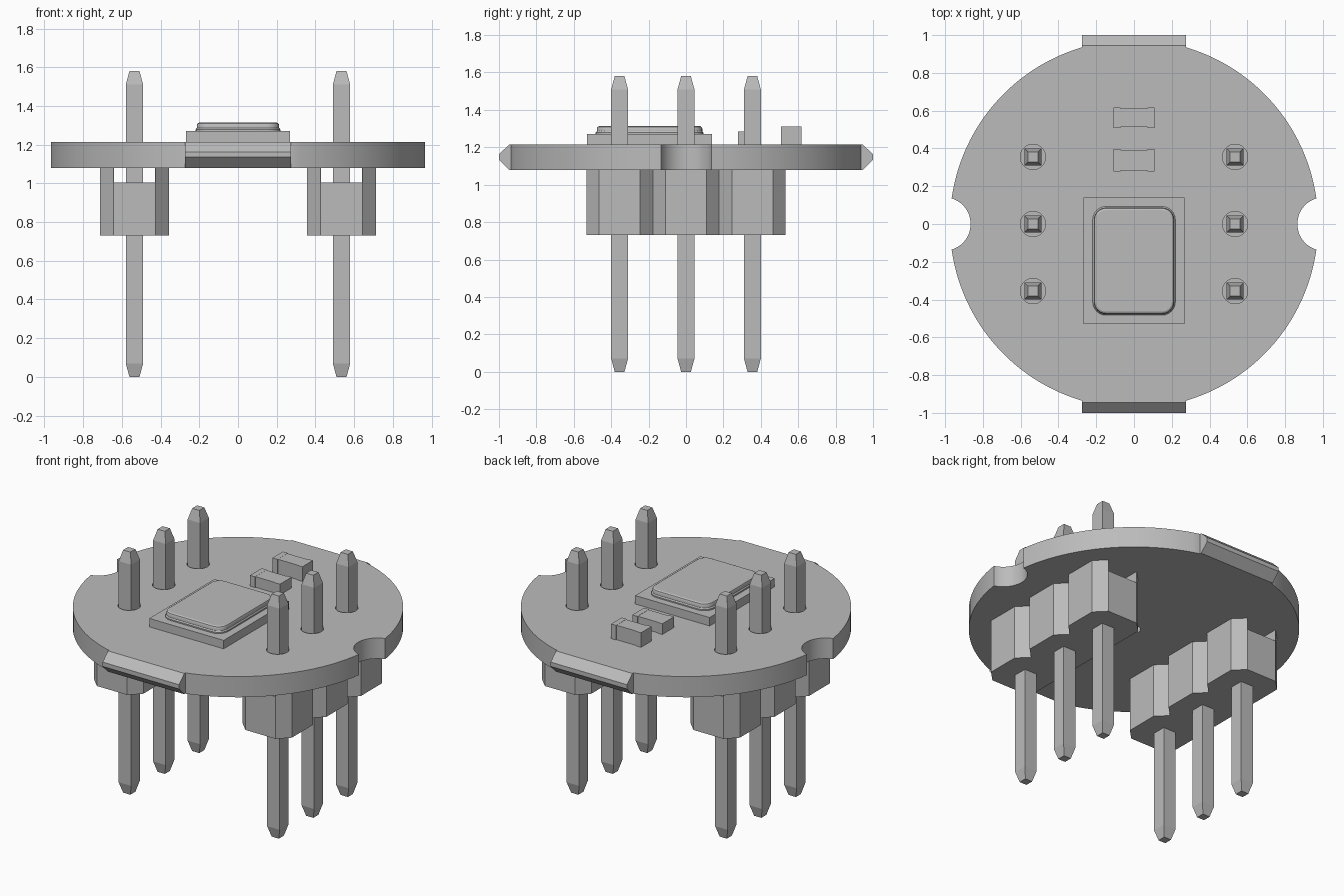
import bpy, bmesh, math

cube = bpy.data.objects.get("Cube")
if cube:
    bpy.data.objects.remove(cube, do_unlink=True)

grey = bpy.data.materials.new("neutral grey")
grey.use_nodes = True
GREY = (0.5, 0.5, 0.5, 1)
grey.diffuse_color = GREY
grey.node_tree.nodes["Principled BSDF"].inputs["Base Color"].default_value = GREY

PITCH, ROW_X = 0.355, 0.535
BOTTOM, TOP = 1.08, 1.215      # faces of the circuit board
PIN_YS = [-PITCH, 0, PITCH]


def add_object(name, bm):
    bmesh.ops.recalc_face_normals(bm, faces=bm.faces)
    mesh = bpy.data.meshes.new(name)
    bm.to_mesh(mesh)
    bm.free()
    mesh.materials.append(grey)
    obj = bpy.data.objects.new(name, mesh)
    bpy.context.collection.objects.link(obj)
    return obj


def loft(bm, loops):
    """Skin closed loops of equal length and cap both ends."""
    rings = [[bm.verts.new(p) for p in loop] for loop in loops]
    n = len(rings[0])
    for a, b in zip(rings, rings[1:]):
        for i in range(n):
            j = (i + 1) % n
            bm.faces.new((a[i], a[j], b[j], b[i]))
    bm.faces.new(rings[0][::-1])
    bm.faces.new(rings[-1])


def prism(bm, outline, z0, z1):
    loft(bm, [[(x, y, z) for x, y in outline] for z in (z0, z1)])


def rect(x0, x1, y0, y1):
    return [(x0, y0), (x1, y0), (x1, y1), (x0, y1)]


def arc(cx, cy, r, a0, a1, n):
    return [(cx + r * math.cos(a0 + (a1 - a0) * i / n),
             cy + r * math.sin(a0 + (a1 - a0) * i / n)) for i in range(n + 1)]


def circle(cx, cy, r, n=32):
    return arc(cx, cy, r, 0, math.tau, n)[:-1]


def rounded_rect(cx, cy, hx, hy, r):
    pts = []
    for k, (sx, sy) in enumerate([(1, 1), (-1, 1), (-1, -1), (1, -1)]):
        a = k * math.pi / 2
        pts += arc(cx + sx * (hx - r), cy + sy * (hy - r), r, a, a + math.pi / 2, 6)
    return pts


def cut(obj, bm):
    """Subtract a cutter and bake the result."""
    tool = add_object("cutter", bm)
    tool.hide_render = True
    mod = obj.modifiers.new("cut", 'BOOLEAN')
    mod.operation, mod.solver, mod.object = 'DIFFERENCE', 'EXACT', tool
    graph = bpy.context.evaluated_depsgraph_get()
    baked = bpy.data.meshes.new_from_object(obj.evaluated_get(graph))
    obj.modifiers.clear()
    obj.data = baked
    bpy.data.objects.remove(tool, do_unlink=True)


def smooth(obj):
    bpy.ops.object.select_all(action='DESELECT')
    obj.select_set(True)
    bpy.context.view_layer.objects.active = obj
    bpy.ops.object.shade_smooth_by_angle(angle=math.radians(25))


# Round board with side notches and flat front and back edges
R, TAB, NOTCH_X, NOTCH_R = 0.975, 0.275, 1.007, 0.142
a0, a1 = math.asin(0.135 / R), math.acos(TAB / R)
n0 = math.pi - math.asin(0.135 / NOTCH_R)
half = arc(0, 0, R, -a1, -a0, 24)
half += arc(NOTCH_X, 0, NOTCH_R, math.tau - n0, n0, 20)[1:-1]
half += arc(0, 0, R, a0, a1, 24)
bm = bmesh.new()
prism(bm, half + [(-x, -y) for x, y in half], BOTTOM, TOP)
board = add_object("circuit_board", bm)

# Pin holes and the central sound port
bm = bmesh.new()
for x in (-ROW_X, ROW_X):
    for y in PIN_YS:
        prism(bm, circle(x, y, 0.067), BOTTOM - 0.1, TOP + 0.1)
prism(bm, circle(0, 0, 0.04), BOTTOM - 0.1, TOP + 0.1)
cut(board, bm)
smooth(board)

# Bevelled break-off tabs at the front and back
chord = R * math.sin(a1)
section = [(chord, BOTTOM), (0.945, BOTTOM), (1, 1.135),
           (1, 1.163), (0.945, TOP), (chord, TOP)]
for name, s in (("front_tab", -1), ("back_tab", 1)):
    bm = bmesh.new()
    loft(bm, [[(x, s * y, z) for y, z in section] for x in (-TAB, TAB)])
    add_object(name, bm)

# Pin headers: three joined octagonal blocks with a channel, and tapered pins
OUT, FLAT = PITCH / 2, 0.109
for name, x in (("right", -ROW_X), ("left", ROW_X)):
    side = [(FLAT, PIN_YS[0] - OUT)]
    for y in PIN_YS:
        side += [(OUT, y - FLAT), (OUT, y + FLAT), (FLAT, y + OUT)]
    outline = [(x + px, py) for px, py in side] + [(x - px, -py) for px, py in side]
    bm = bmesh.new()
    prism(bm, outline, 0.73, BOTTOM)
    housing = add_object(name + "_header_housing", bm)
    bm = bmesh.new()
    prism(bm, rect(x - 0.107, x + 0.107, -1, 1), 1.005, BOTTOM + 0.1)
    cut(housing, bm)
    for i, y in enumerate(PIN_YS):
        bm = bmesh.new()
        loft(bm, [[(px, py, z) for px, py in rect(x - h, x + h, y - h, y + h)]
                  for h, z in ((0.026, 0), (0.045, 0.07), (0.045, 1.51), (0.026, 1.58))])
        add_object(f"{name}_pin_{i + 1}", bm)

# Sensor package: substrate and rounded metal lid with a flared foot
CHIP_Y = -0.195
bm = bmesh.new()
prism(bm, rect(-0.268, 0.268, CHIP_Y - 0.335, CHIP_Y + 0.335), TOP, 1.27)
add_object("sensor_substrate", bm)
bm = bmesh.new()
lid_steps = [(0.006, 1.27), (0.006, 1.278), (0, 1.286), (0, 1.3),
             (-0.004, 1.309), (-0.013, 1.314)]
loft(bm, [[(x, y, z) for x, y in
           rounded_rect(0, CHIP_Y, 0.213 + d, 0.282 + d, 0.065 + d)]
          for d, z in lid_steps])
smooth(add_object("sensor_lid", bm))

# Small chip parts: a body between two end terminals
for name, y0, y1, top in (("resistor", 0.277, 0.398, 1.285),
                          ("capacitor", 0.508, 0.617, 1.31)):
    bm = bmesh.new()
    prism(bm, rect(-0.072, 0.072, y0 + 0.005, y1 - 0.005), TOP, top - 0.001)
    add_object(name + "_body", bm)
    for side, s in (("right", -1), ("left", 1)):
        bm = bmesh.new()
        prism(bm, rect(*sorted((s * 0.072, s * 0.108)), y0, y1), TOP, top)
        add_object(f"{name}_{side}_terminal", bm)
